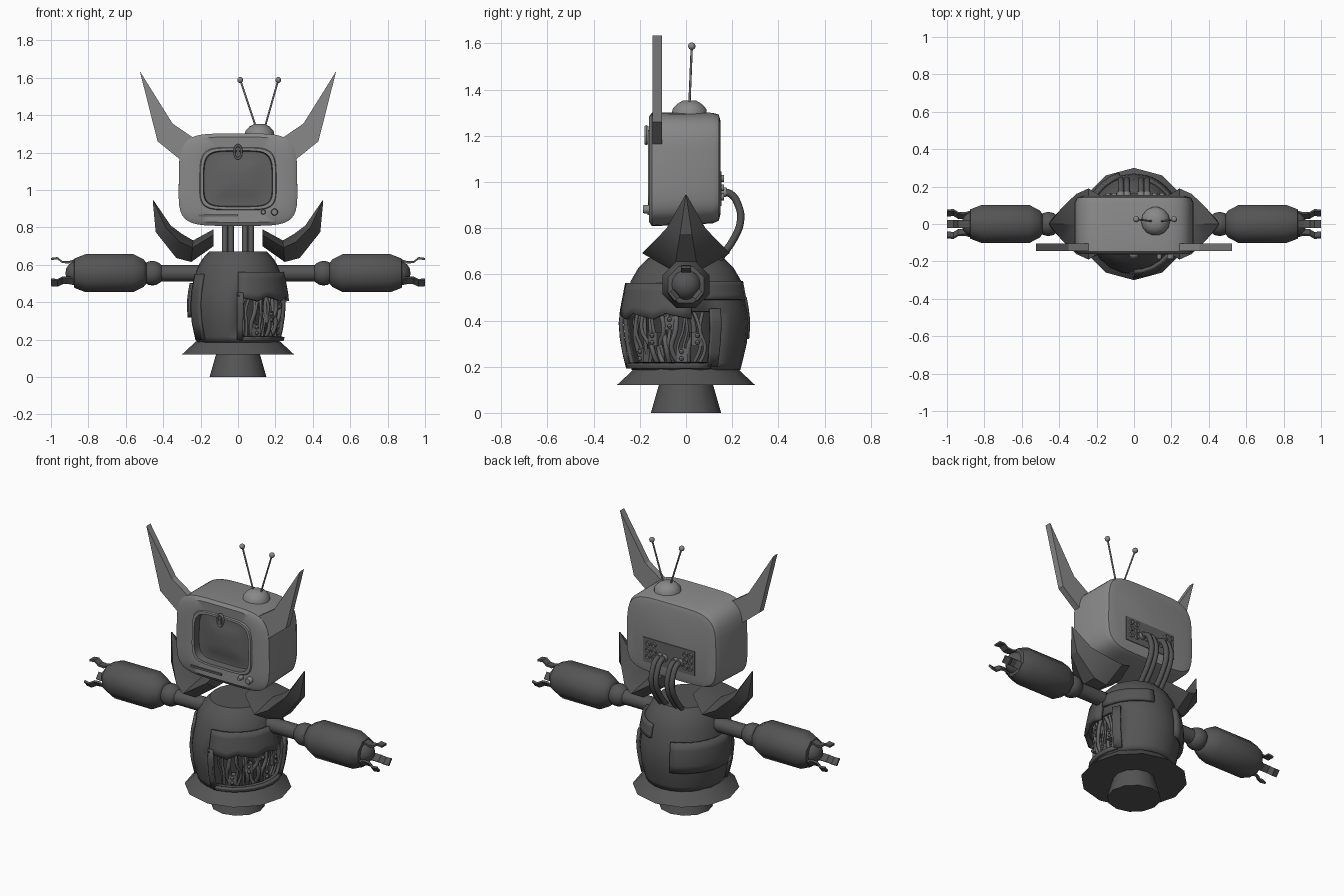
import bpy, bmesh, random
from math import sin, cos, pi, radians, copysign
from mathutils import Vector, Matrix

cube = bpy.data.objects.get("Cube")
if cube:
    bpy.data.objects.remove(cube, do_unlink=True)
random.seed(4)


def material(name, v):
    m = bpy.data.materials.new(name)
    m.use_nodes = True
    m.diffuse_color = (v, v, v, 1)
    m.node_tree.nodes["Principled BSDF"].inputs["Base Color"].default_value = (v, v, v, 1)
    return m


CASE = material("casing grey", 0.25)
SCREEN = material("screen grey", 0.12)
BODY = material("body grey", 0.09)
DARK = material("interior grey", 0.05)
WIRE = material("wire grey", 0.13)


def finish(name, bm, mats, angle=40):
    bmesh.ops.recalc_face_normals(bm, faces=bm.faces)
    me = bpy.data.meshes.new(name)
    bm.to_mesh(me)
    bm.free()
    for m in mats:
        me.materials.append(m)
    ob = bpy.data.objects.new(name, me)
    bpy.context.collection.objects.link(ob)
    activate(ob)
    if angle:
        bpy.ops.object.shade_smooth_by_angle(angle=radians(angle))
    return ob


def activate(ob):
    bpy.ops.object.select_all(action='DESELECT')
    ob.select_set(True)
    bpy.context.view_layer.objects.active = ob


def loft(name, rings, mats, angle=40, rule=None, skip=None, caps=(True, True)):
    """Skin a list of equal-length point rings."""
    bm = bmesh.new()
    vs = [[bm.verts.new(p) for p in r] for r in rings]
    n = len(rings[0])
    for i in range(len(vs) - 1):
        for j in range(n):
            if skip and skip(i, j):
                continue
            k = (j + 1) % n
            f = bm.faces.new((vs[i][j], vs[i][k], vs[i + 1][k], vs[i + 1][j]))
            f.material_index = rule(i) if rule else 0
    for cap, ring, i in ((caps[0], vs[0], 0), (caps[1], vs[-1], len(vs) - 2)):
        if cap:
            bm.faces.new(ring).material_index = rule(i) if rule else 0
    return finish(name, bm, mats, angle)


def lathe(name, profile, mat, sides=12, axis='z', at=(0, 0, 0), angle=40, phase=0.0):
    """Revolve (position, radius) pairs about an axis through a point."""
    at, rings = Vector(at), []
    for h, r in profile:
        ring = []
        for j in range(sides):
            a = 2 * pi * (j + phase) / sides
            u, v = r * cos(a), r * sin(a)
            ring.append(at + Vector({'z': (u, v, h), 'x': (h, u, v), 'y': (u, h, v)}[axis]))
        rings.append(ring)
    return loft(name, rings, [mat], angle)


def ball(name, at, r, mat, seg=12):
    bm = bmesh.new()
    bmesh.ops.create_uvsphere(bm, u_segments=seg, v_segments=seg // 2 + 2, radius=r,
                              matrix=Matrix.Translation(at))
    return finish(name, bm, [mat])


def box(name, at, size, mat, turn=0):
    bm = bmesh.new()
    bmesh.ops.create_cube(bm, size=1, matrix=Matrix.Translation(at) @ Matrix.Rotation(turn, 4, 'Z')
                          @ Matrix.Diagonal((*size, 1)))
    return finish(name, bm, [mat], 0)


def tube(name, pts, r, mat):
    cu = bpy.data.curves.new(name, 'CURVE')
    cu.dimensions, cu.bevel_depth, cu.bevel_resolution = '3D', r, 2
    cu.resolution_u, cu.use_fill_caps = 5, True
    sp = cu.splines.new('BEZIER')
    sp.bezier_points.add(len(pts) - 1)
    for b, p in zip(sp.bezier_points, pts):
        b.co = p
        b.handle_left_type = b.handle_right_type = 'AUTO'
    cu.materials.append(mat)
    ob = bpy.data.objects.new(name, cu)
    bpy.context.collection.objects.link(ob)
    activate(ob)
    bpy.ops.object.convert(target='MESH')


# Foot and skirt
lathe("foot", [(0, .152), (.13, .115)], BODY)
lathe("skirt", [(.12, .10), (.12, .30), (.19, .225), (.19, .1)], BODY)

# Barrel body with a service opening on its front left
BARREL = [(.185, .235), (.215, .243), (.30, .263), (.39, .270), (.44, .265),
          (.57, .24), (.63, .205), (.67, .165)]


def radius(z):
    for (z0, r0), (z1, r1) in zip(BARREL, BARREL[1:]):
        if z <= z1:
            return r0 + (r1 - r0) * (z - z0) / (z1 - z0)
    return BARREL[-1][1]


def on_body(deg, z, out=0.0):
    r, a = radius(z) + out, radians(deg)
    return Vector((.94 * r * cos(a), r * sin(a), z))


barrel = loft("body_shell", [[on_body(j * 15, z) for j in range(24)] for z, r in BARREL], [BODY],
              skip=lambda i, j: 1 <= i <= 3 and (j >= 18 or j < 2), caps=(False, True))
sol = barrel.modifiers.new("thickness", 'SOLIDIFY')
sol.thickness, sol.offset = .018, -1
lathe("body_core", [(.19, .17), (.6, .17)], DARK, 16)


def patch(name, a0, a1, z0, z1, out=.012, jag=0.0):
    """Armour plate that follows the barrel; jag roughens the lower edge."""
    bm, cols, n = bmesh.new(), [], 8
    for i in range(n + 1):
        a, low = a0 + (a1 - a0) * i / n, z0 - jag * (i % 3) / 2
        cols.append([bm.verts.new(on_body(a, low + (z1 - low) * k / 4, out)) for k in range(5)])
    for c, d in zip(cols, cols[1:]):
        for k in range(4):
            bm.faces.new((c[k], d[k], d[k + 1], c[k + 1]))
    ob = finish(name, bm, [BODY])
    s = ob.modifiers.new("thickness", 'SOLIDIFY')
    s.thickness, s.offset = .02, 0


patch("opening_upper_plate", -90, 5, .43, .56, jag=.025)
patch("opening_side_strip", -91, -84, .2, .45)
patch("opening_rear_strip", 22, 32, .2, .45)
patch("opening_lower_lip", -88, 25, .195, .215)
patch("shoulder_plate", 5, 75, .49, .57, .006)
patch("back_plate", 107, 195, .32, .5)
patch("front_right_plate", 197, 218, .2, .55, .004)

# Wires and circuit boxes inside the opening
for i in range(18):
    d = -80 + i * 5.7
    tube("inner_wire", [on_body(d + random.uniform(-5, 5), z, random.uniform(-.055, -.025))
                        for z in (.2, .28, .36, .46)], random.choice((.006, .008, .011)), WIRE)
for i, d in enumerate((-62, -38, -17, -5, 12)):
    p = on_body(d, .25 + .07 * (i % 3), -.05)
    box("circuit_box", p, (.04, .05, .06), WIRE, radians(d))
    for k in (-1, 1):
        ball("circuit_bulb", p + Vector((cos(radians(d)) * .025, sin(radians(d)) * .025, k * .015)),
             .01, WIRE, 8)


# Head: one skin running from screen centre over the face to the back
def rounded(a, b, zc, y, p=5, n=40):
    pts = []
    for j in range(n):
        t = 2 * pi * (j + .5) / n
        c, s = (copysign(abs(f(t)) ** (2 / p), f(t)) for f in (cos, sin))
        pts.append((a * c * (1 - .06 * max(0, s) ** 2), y, zc + b * s))
    return pts


head = [rounded(*r) for r in (
    (.04, .03, 1.06, -.140), (.11, .085, 1.06, -.135), (.172, .138, 1.06, -.118),
    (.182, .146, 1.06, -.120), (.186, .150, 1.06, -.164), (.202, .164, 1.06, -.164),
    (.206, .168, 1.06, -.156), (.295, .228, 1.055, -.160), (.318, .247, 1.055, -.147),
    (.318, .240, 1.060, .115), (.305, .230, 1.062, .142), (.27, .20, 1.062, .150))]
loft("head", head, [CASE, SCREEN], 35, rule=lambda i: 1 if i < 4 else 0)

# Face trim
box("face_slot", (-.105, -.162, .863), (.21, .008, .012), SCREEN)
for x, r in ((.135, .013), (.195, .019)):
    lathe("knob", [(-.187, r * .8), (-.18, r), (-.15, r)], CASE, 12, 'y', (x, 0, .882))
emblem = [[(cos(a) * (.019 + .007 * cos(b)), -.172 + .010 * sin(b),
            1.203 + sin(a) * (.036 + .007 * cos(b))) for b in (k * pi / 3 for k in range(6))]
          for a in (2 * pi * j / 20 for j in range(21))]
loft("face_emblem_ring", emblem, [CASE], caps=(False, False))
box("face_emblem_bar", (0, -.170, 1.203), (.010, .014, .05), CASE)

# Back socket panel and cables
box("back_panel", (.01, .150, .97), (.35, .008, .15), SCREEN)
for x in (-.14, -.105, .11, .15):
    for z in (.935, .975, 1.015):
        lathe("socket", [(.14, .015), (.165, .015), (.165, .008), (.156, .007)], CASE, 10, 'y', (x, 0, z))
for x in (-.07, -.038, .038, .07):
    lathe("cable_plug", [(.14, .022), (.175, .022)], CASE, 10, 'y', (x, 0, .955))
    tube("neck_cable", [(x, .14, .955), (x, .19, .95), (x, .228, .895), (x, .236, .83),
                        (x, .205, .75), (x, .13, .65)], .016, BODY)

# Antenna
lathe("antenna_base", [(1.28, .078), (1.315, .076), (1.338, .055), (1.352, .03)], CASE, 14,
      at=(.115, .015, 0), angle=50)
for foot, tip in ((.095, .012), (.145, .215)):
    tube("antenna_rod", [(foot, .015, 1.34), (tip, .025, 1.588)], .005, CASE)
    ball("antenna_tip", (tip, .025, 1.588), .016, CASE)

# Paired parts
HORN = [(.525, 1.635), (.43, 1.26), (.30, 1.155), (.24, 1.28), (.35, 1.355)]
PAD = [(.13, .70, .13, .79, .12), (.25, .615, .24, .73, .19), (.33, .636, .30, .765, .16),
       (.44, .775, .36, .81, .085), (.456, .942, .452, .945, .003)]
for s, side in ((1, "left"), (-1, "right")):
    loft(side + "_horn", [[(s * x, y, z) for x, z in HORN] for y in (-.145, -.105)], [CASE], 0)
    pad = []
    for ox, oz, ix, iz, w in PAD:
        mx, mz = (ox + ix * 2) / 3, (oz + iz * 2) / 3
        pad.append([(s * ox, w * .3, oz), (s * mx, w, mz), (s * ix, 0, iz),
                    (s * mx, -w, mz), (s * ox, -w * .3, oz)])
    loft(side + "_collar_spike", pad, [BODY], 30)
    at = (0, 0, .555)
    lathe(side + "_upper_arm", [(s * .16, .044), (s * .42, .044)], BODY, 12, 'x', at)
    ball(side + "_elbow", (s * .458, 0, .555), .066, BODY, 14)
    lathe(side + "_forearm", [(s * x, r) for x, r in
          ((.49, .06), (.505, .08), (.56, .110), (.815, .110), (.875, .085), (.878, .07))],
          BODY, 8, 'x', at, 50, .5)
    ball(side + "_wrist", (s * .855, 0, .555), .068, BODY)
    for deg in (90, 220, -40):
        d = Vector((0, cos(radians(deg)), sin(radians(deg))))
        t = Vector((0, -d.z, d.y)) * .022
        rings = []
        for x, r in ((.85, .078), (.905, .058), (.94, .060), (.965, .080), (1.0, .076)):
            c = Vector((s * x, 0, .555)) + d * r
            rings.append([c + t + d * .006, c - t + d * .006, c - t - d * .006, c + t - d * .006])
        loft(side + "_finger", rings, [BODY], 0)
